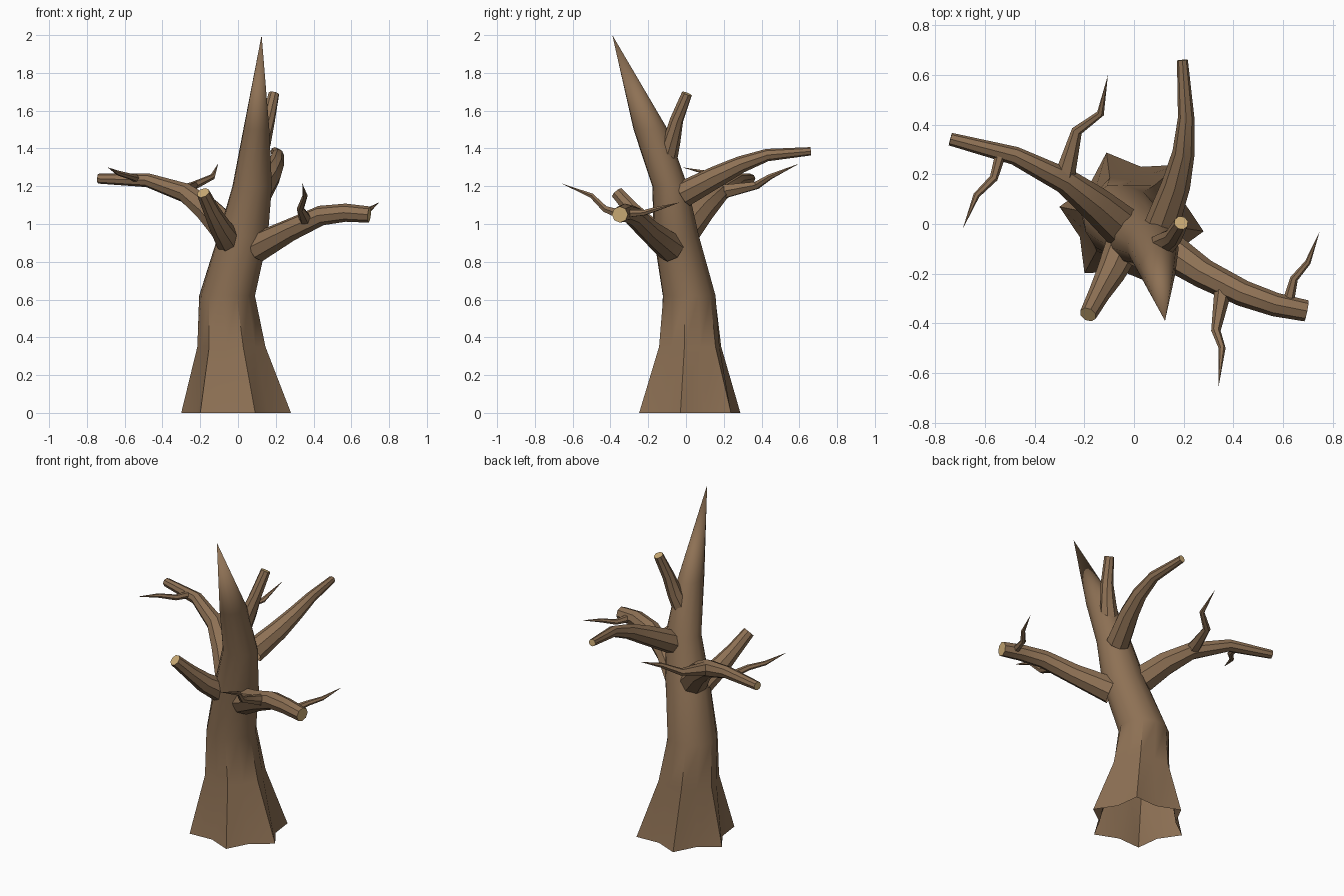
import bpy, bmesh, math
from mathutils import Vector


def material(name, rgb):
    m = bpy.data.materials.new(name)
    m.diffuse_color = (*rgb, 1)
    return m


BARK = material("bark brown", (0.27, 0.165, 0.09))
WOOD = material("cut wood tan", (0.60, 0.41, 0.18))


def skin(name, rings, tip=None, cap=False):
    """Bridge rings of points; finish with a point or a cut-wood cap."""
    bm = bmesh.new()
    loops = [[bm.verts.new(p) for p in r] for r in rings]
    n = len(loops[0])
    for a, b in zip(loops, loops[1:]):
        for i in range(n):
            j = (i + 1) % n
            bm.faces.new((a[i], a[j], b[j], b[i]))
    if tip is not None:
        t = bm.verts.new(tip)
        for i in range(n):
            bm.faces.new((loops[-1][i], loops[-1][(i + 1) % n], t))
    if cap:
        bm.faces.new(loops[-1]).material_index = 1
    me = bpy.data.meshes.new(name)
    bm.to_mesh(me)
    bm.free()
    me.materials.append(BARK)
    me.materials.append(WOOD)
    for p in me.polygons:
        p.use_smooth = True
    me.set_sharp_from_angle(angle=math.radians(40))
    ob = bpy.data.objects.new(name, me)
    bpy.context.collection.objects.link(ob)
    return ob


def limb(name, path, sides):
    """Tapered tube along (x, y, z, radius); zero end radius makes a point."""
    pts = [Vector(p[:3]) for p in path]
    pointed = path[-1][3] == 0
    rings = []
    for k, p in enumerate(pts):
        if pointed and k == len(pts) - 1:
            break
        d = (pts[min(k + 1, len(pts) - 1)] - pts[max(k - 1, 0)]).normalized()
        u = d.cross(Vector((0, 0, 1))).normalized()
        v = u.cross(d)
        rings.append([p + path[k][3] * (u * math.cos(a) - v * math.sin(a))
                      for a in (-math.tau * i / sides for i in range(sides))])
    return skin(name, rings, pts[-1] if pointed else None, not pointed)


# Trunk: six root lobes at the base fading into a round, bent spike
# each ring: z, centre x, centre y, radius x, radius y, lobe depth
SECTIONS = [
    (0.00, -0.01, 0.02, 0.295, 0.285, 0.25),
    (0.35, -0.035, 0.022, 0.183, 0.175, 0.10),
    (0.62, -0.058, 0.017, 0.150, 0.146, 0.03),
    (0.93, 0.025, -0.050, 0.135, 0.122, 0.0),
    (1.20, 0.075, -0.085, 0.106, 0.095, 0.0),
    (1.50, 0.097, -0.187, 0.070, 0.092, 0.0),
]
trunk = []
for z, cx, cy, rx, ry, lobe in SECTIONS:
    ring = []
    for i in range(12):
        a = math.radians(-10 + 30 * i)
        s = 1 - lobe * (i % 2)
        ring.append((cx + rx * s * math.cos(a), cy + ry * s * math.sin(a), z))
    trunk.append(ring)
skin("trunk", trunk, tip=(0.125, -0.39, 2.0))

# Sawn branches
BRANCHES = {
    "left_branch": [(-0.05, -0.01, 0.96, 0.085), (-0.16, 0.085, 1.075, 0.07),
                    (-0.28, 0.175, 1.165, 0.052), (-0.48, 0.275, 1.232, 0.037),
                    (-0.74, 0.342, 1.24, 0.026)],
    "right_branch": [(0.10, -0.08, 0.875, 0.08), (0.28, -0.20, 0.97, 0.06),
                     (0.44, -0.28, 1.045, 0.053), (0.57, -0.325, 1.06, 0.048),
                     (0.695, -0.35, 1.05, 0.043)],
    "back_branch": [(0.11, -0.01, 1.16, 0.07), (0.17, 0.16, 1.25, 0.058),
                    (0.20, 0.29, 1.315, 0.045), (0.21, 0.43, 1.365, 0.033),
                    (0.195, 0.66, 1.385, 0.022)],
    "upper_branch": [(0.09, -0.11, 1.32, 0.06), (0.13, -0.075, 1.44, 0.046),
                     (0.16, -0.05, 1.55, 0.036), (0.19, 0.005, 1.69, 0.029)],
    "front_branch": [(-0.035, -0.07, 0.89, 0.075), (-0.095, -0.20, 0.985, 0.058),
                     (-0.14, -0.28, 1.07, 0.044), (-0.185, -0.365, 1.165, 0.035)],
}
for name, path in BRANCHES.items():
    limb(name, path, 8)

# Crooked pointed twigs
TWIGS = {
    "left_front_twig": [(-0.535, 0.29, 1.24, 0.022), (-0.565, 0.185, 1.25, 0.017),
                        (-0.635, 0.115, 1.27, 0.013), (-0.69, -0.02, 1.30, 0)],
    "left_back_twig": [(-0.28, 0.19, 1.17, 0.042), (-0.23, 0.375, 1.205, 0.022),
                       (-0.135, 0.445, 1.25, 0.015), (-0.105, 0.60, 1.32, 0)],
    "right_front_twig": [(0.36, -0.26, 1.02, 0.036), (0.33, -0.43, 1.08, 0.019),
                         (0.355, -0.50, 1.15, 0.014), (0.34, -0.66, 1.215, 0)],
    "right_back_twig": [(0.62, -0.32, 1.055, 0.024), (0.645, -0.22, 1.06, 0.016),
                        (0.70, -0.155, 1.08, 0.012), (0.748, -0.03, 1.115, 0)],
}
for name, path in TWIGS.items():
    limb(name, path, 6)
